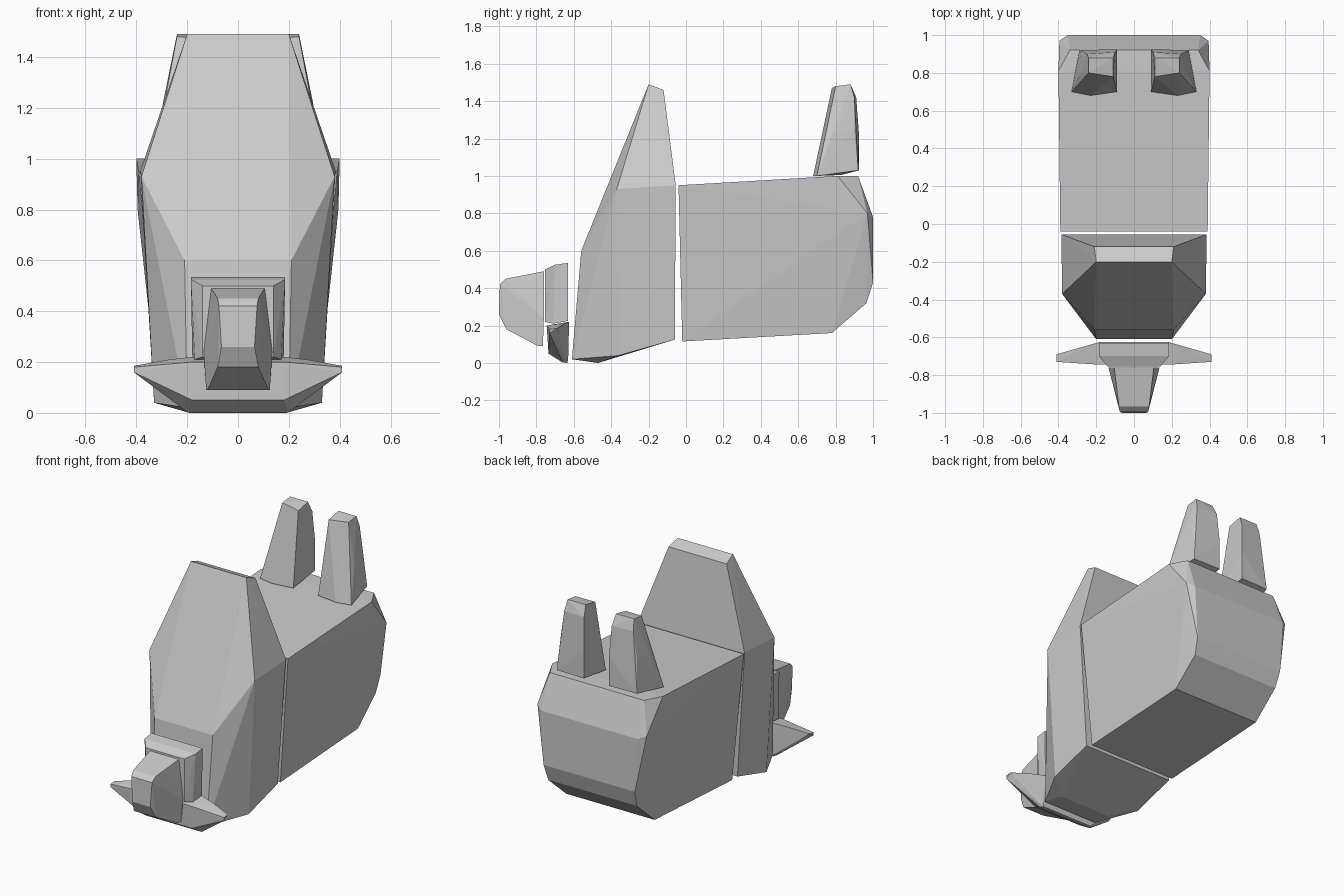
import bpy, bmesh, math


def faceted(name, half, mirror=True):
    """Faceted convex block from one half's corner points, mirrored over x = 0."""
    bm = bmesh.new()
    for x, y, z in half:
        bm.verts.new((x, y, z))
        if mirror:
            bm.verts.new((-x, y, z))
    res = bmesh.ops.convex_hull(bm, input=bm.verts[:])
    loose = [v for v in bm.verts if not v.link_faces]
    bmesh.ops.delete(bm, geom=loose, context='VERTS')
    bmesh.ops.dissolve_limit(bm, angle_limit=math.radians(2),
                             verts=bm.verts[:], edges=bm.edges[:])
    bmesh.ops.recalc_face_normals(bm, faces=bm.faces[:])
    me = bpy.data.meshes.new(name)
    bm.to_mesh(me)
    bm.free()
    ob = bpy.data.objects.new(name, me)
    bpy.context.collection.objects.link(ob)
    return ob


# Rear body: tapers downwards, chamfered at the back
faceted("rear_body", [
    (0.39, -0.04, 0.95), (0.40, 0.81, 1.00), (0.34, 0.92, 1.00),
    (0.35, 1.00, 0.78), (0.395, 0.97, 0.80), (0.33, 1.00, 0.43),
    (0.32, 0.965, 0.32), (0.32, 0.78, 0.16), (0.32, 0.33, 0.13),
    (0.32, -0.02, 0.115)])

# Front body: tall wedge with a narrow sloped front
faceted("front_body", [
    (0.385, -0.055, 0.95), (0.21, -0.12, 1.46), (0.20, -0.20, 1.49),
    (0.38, -0.37, 0.93), (0.21, -0.56, 0.60), (0.20, -0.61, 0.02),
    (0.19, -0.47, 0.00), (0.33, -0.36, 0.04), (0.33, -0.06, 0.125)])

# Ears: tapered blocks standing on the rear of the body
for side, label in ((1, "right"), (-1, "left")):
    pts = [
        (0.09, 0.70, 1.00), (0.23, 0.68, 1.00), (0.33, 0.70, 1.00),
        (0.29, 0.92, 1.03), (0.09, 0.925, 1.03), (0.20, 0.83, 1.005),
        (0.295, 0.78, 1.22), (0.275, 0.90, 1.25), (0.09, 0.925, 1.22),
        (0.11, 0.78, 1.47), (0.24, 0.80, 1.48), (0.11, 0.88, 1.49),
        (0.24, 0.88, 1.49), (0.25, 0.90, 1.42), (0.10, 0.91, 1.42)]
    faceted(label + "_ear", [(side * x, y, z) for x, y, z in pts], mirror=False)

# Wide lower jaw with pointed side tips
faceted("lower_jaw", [
    (0.41, -0.73, 0.18), (0.41, -0.69, 0.185), (0.41, -0.73, 0.16),
    (0.27, -0.65, 0.21), (0.18, -0.625, 0.22), (0.18, -0.745, 0.20),
    (0.18, -0.735, 0.05), (0.20, -0.66, 0.003), (0.19, -0.635, 0.00),
    (0.20, -0.63, 0.02)])

# Upper plate behind the snout
faceted("upper_plate", [
    (0.185, -0.63, 0.535), (0.185, -0.70, 0.525), (0.14, -0.755, 0.50),
    (0.18, -0.63, 0.225), (0.17, -0.71, 0.21), (0.14, -0.755, 0.22)])

# Protruding snout
faceted("snout", [
    (0.105, -0.76, 0.49), (0.135, -0.76, 0.24), (0.125, -0.765, 0.09),
    (0.12, -0.79, 0.09), (0.08, -0.965, 0.45), (0.075, -0.995, 0.42),
    (0.065, -1.00, 0.26), (0.08, -0.96, 0.18)])
